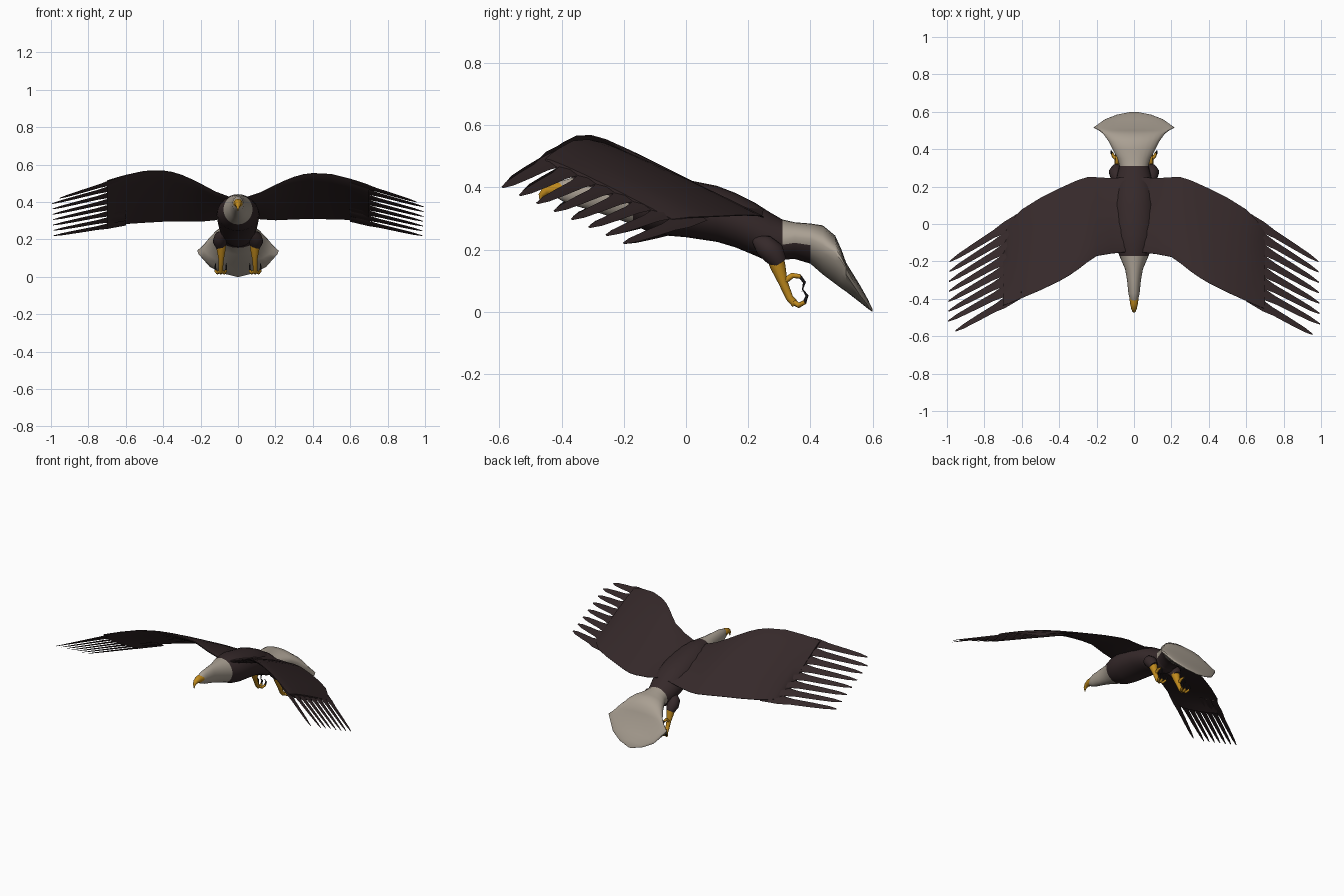
import bpy, math
from mathutils import Vector


def material(name, rgb):
    m = bpy.data.materials.new(name)
    m.diffuse_color = (*rgb, 1)
    return m


BROWN = material("dark_brown_feathers", (0.036, 0.022, 0.023))
WHITE = material("cream_feathers", (0.40, 0.35, 0.29))
YELLOW = material("yellow_skin", (0.52, 0.25, 0.012))
BLACK = material("black_claw", (0.015, 0.013, 0.014))


def loft(name, rings, mat, angle=50, mat2=None, rule=None):
    """Skin a list of equal closed rings, capped at both ends."""
    n = len(rings[0])
    verts = [p for r in rings for p in r]
    faces = [(i * n + j, i * n + (j + 1) % n, (i + 1) * n + (j + 1) % n, (i + 1) * n + j)
             for i in range(len(rings) - 1) for j in range(n)]
    faces += [tuple(range(n))[::-1], tuple(range(len(verts) - n, len(verts)))]
    me = bpy.data.meshes.new(name)
    me.from_pydata([tuple(v) for v in verts], [], faces)
    me.materials.append(mat)
    if mat2:
        me.materials.append(mat2)
        for p in me.polygons:
            p.material_index = int(rule(p.center))
    ob = bpy.data.objects.new(name, me)
    bpy.context.collection.objects.link(ob)
    bpy.ops.object.select_all(action='DESELECT')
    ob.select_set(True)
    bpy.context.view_layer.objects.active = ob
    bpy.ops.object.mode_set(mode='EDIT')
    bpy.ops.mesh.select_all(action='SELECT')
    bpy.ops.mesh.normals_make_consistent(inside=False)
    bpy.ops.object.mode_set(mode='OBJECT')
    bpy.ops.object.shade_smooth_by_angle(angle=math.radians(angle))
    return ob


def section(y, hw, top, bot, side=None, n=24):
    """Upright cross-section; side is the height of its widest point."""
    side = (top + bot) / 2 if side is None else side
    ring = []
    for k in range(n):
        a = 2 * math.pi * k / n
        s = math.sin(a)
        ring.append(Vector((hw * math.cos(a), y, side + s * ((top - side) if s > 0 else (side - bot)))))
    return ring


def tube(name, pts, radii, mat, n=10):
    pts = [Vector(p) for p in pts]
    rings = []
    for i, p in enumerate(pts):
        d = (pts[min(i + 1, len(pts) - 1)] - pts[max(i - 1, 0)]).normalized()
        u = d.cross(Vector((1, 0, 0)))
        u = u.normalized() if u.length > 0.01 else Vector((0, 0, 1))
        v = d.cross(u)
        rings.append([p + radii[i] * (u * math.cos(2 * math.pi * k / n) + v * math.sin(2 * math.pi * k / n))
                      for k in range(n)])
    return loft(name, rings, mat)


# head and neck
neck = (-0.17, 0.078, 0.44, 0.28)
rump = (0.31, 0.078, 0.297, 0.168)
loft("head", [section(*r) for r in [
    (-0.42, 0.014, 0.41, 0.372), (-0.405, 0.022, 0.42, 0.36), (-0.37, 0.03, 0.43, 0.345),
    (-0.30, 0.037, 0.435, 0.325), (-0.24, 0.048, 0.437, 0.305), neck]], WHITE)

# hooked beak
tube("beak", [(0, -0.395, 0.392), (0, -0.425, 0.395), (0, -0.45, 0.39), (0, -0.466, 0.375), (0, -0.468, 0.352)],
     [0.026, 0.022, 0.016, 0.009, 0.002], YELLOW)

# body
loft("body", [section(*r) for r in [
    neck, (-0.12, 0.098, 0.442, 0.257), (-0.06, 0.11, 0.438, 0.245), (0.0, 0.115, 0.425, 0.24),
    (0.1, 0.112, 0.405, 0.225), (0.16, 0.107, 0.382, 0.207), (0.22, 0.1, 0.352, 0.182),
    (0.27, 0.088, 0.32, 0.16), rump]], BROWN)

# fanned, lowered tail with dark under-coverts near the legs
loft("tail", [section(*r) for r in [
    rump, (0.35, 0.088, 0.288, 0.17, 0.24), (0.40, 0.115, 0.284, 0.155, 0.235),
    (0.44, 0.135, 0.278, 0.12, 0.215), (0.48, 0.162, 0.245, 0.09, 0.19),
    (0.50, 0.188, 0.20, 0.075, 0.165), (0.515, 0.218, 0.158, 0.065, 0.14),
    (0.56, 0.155, 0.085, 0.03, 0.06), (0.585, 0.09, 0.04, 0.01, 0.025),
    (0.60, 0.015, 0.008, 0.0, 0.004)]], WHITE, 40, BROWN,
    lambda c: c.y < 0.40 and c.z < 0.215)

# wing stations: x, leading y, leading z, trailing y, trailing z
STATIONS = [(0.04, -0.15, 0.425, 0.25, 0.33), (0.12, -0.16, 0.452, 0.245, 0.31),
            (0.2, -0.175, 0.492, 0.25, 0.305), (0.25, -0.21, 0.515, 0.25, 0.307),
            (0.3, -0.25, 0.535, 0.235, 0.31), (0.35, -0.285, 0.549, 0.213, 0.311),
            (0.4, -0.315, 0.555, 0.19, 0.312), (0.5, -0.365, 0.55, 0.14, 0.31),
            (0.6, -0.41, 0.525, 0.078, 0.307), (0.66, -0.437, 0.506, 0.015, 0.305),
            (0.70, -0.452, 0.492, -0.045, 0.298)]


def wing_ring(s, st):
    x, yl, zl, yt, zt = st
    if s < 0:  # the left wing is twisted slightly more
        zl, zt, yl = zl + 0.017 * x / 0.5, zt - 0.022 * x / 0.6, yl + 0.015 * x / 0.6
    lead, trail = Vector((s * x, yl, zl)), Vector((s * x, yt, zt))
    up = Vector((0, 0.45, 0.89))
    ts = [0, 0.04, 0.14, 0.3, 0.5, 0.75, 1]
    upper = [lead.lerp(trail, t) + up * 0.022 * math.sqrt(t) * (1 - t) for t in ts]
    lower = [lead.lerp(trail, t) - up * (0.045 * math.sqrt(t) * (1 - t) + 0.003) for t in reversed(ts)]
    return upper + lower


def feather(name, root, tip, chord):
    d = tip - root
    n = d.cross(chord).normalized()
    rings = []
    for t, w, h in [(0, 0.032, 0.007), (0.25, 0.034, 0.006), (0.4, 0.024, 0.005), (0.65, 0.02, 0.004),
                    (0.88, 0.014, 0.003), (1, 0.004, 0.001)]:
        c = root + d * t
        rings.append([c + chord * w, c + n * h, c - chord * w, c - n * h])
    return loft(name, rings, BROWN)


for s, side in ((1, "right"), (-1, "left")):
    # wing panel
    loft(side + "_wing", [wing_ring(s, st) for st in STATIONS], BROWN)
    # eight primary feathers
    dy, dz = (0.0, 0.0) if s > 0 else (0.018, 0.02)
    for i in range(8):
        t = i / 7
        root = Vector((s * 0.60, -0.385 + dy * (1 - t) + 0.425 * t, 0.508 + dz * (1 - t) - 0.2 * t))
        if s < 0:
            root.z -= 0.02 * t
        tip = Vector((s * (0.955 if i == 0 else 0.995 - 0.01 * t), -0.59 + dy * (1 - t) + 0.39 * t,
                      0.40 + dz * (1 - t) - 0.18 * t))
        feather(f"{side}_feather_{i + 1}", root, tip, Vector((0, 0.905, -0.425)))
    # thigh
    tube(side + "_thigh", [(s * 0.075, 0.22, 0.235), (s * 0.09, 0.25, 0.215), (s * 0.097, 0.28, 0.19),
                           (s * 0.092, 0.30, 0.158)], [0.012, 0.035, 0.038, 0.026], BROWN, 14)
    # leg
    tube(side + "_leg", [(s * 0.09, 0.285, 0.18), (s * 0.09, 0.295, 0.148), (s * 0.09, 0.312, 0.095),
                         (s * 0.092, 0.333, 0.045), (s * 0.092, 0.352, 0.024)],
         [0.027, 0.025, 0.015, 0.012, 0.012], YELLOW)
    # hind toe and claw
    x = s * 0.092
    tube(side + "_hind_toe", [(x, 0.312, 0.095), (x, 0.342, 0.117), (x, 0.368, 0.114)],
         [0.01, 0.009, 0.007], YELLOW, 8)
    tube(side + "_hind_claw", [(x, 0.365, 0.115), (x, 0.381, 0.095), (x, 0.373, 0.066)],
         [0.006, 0.005, 0.001], BLACK, 6)
    # three curled front toes with claws
    for k in (-1, 0, 1):
        tube(f"{side}_toe_{k + 2}", [(x, 0.345, 0.032), (x + k * 0.018, 0.363, 0.021),
                                     (x + k * 0.028, 0.383, 0.032)], [0.01, 0.009, 0.007], YELLOW, 8)
        tube(f"{side}_claw_{k + 2}", [(x + k * 0.027, 0.381, 0.03), (x + k * 0.03, 0.389, 0.052),
                                      (x + k * 0.028, 0.374, 0.075)], [0.006, 0.005, 0.001], BLACK, 6)
